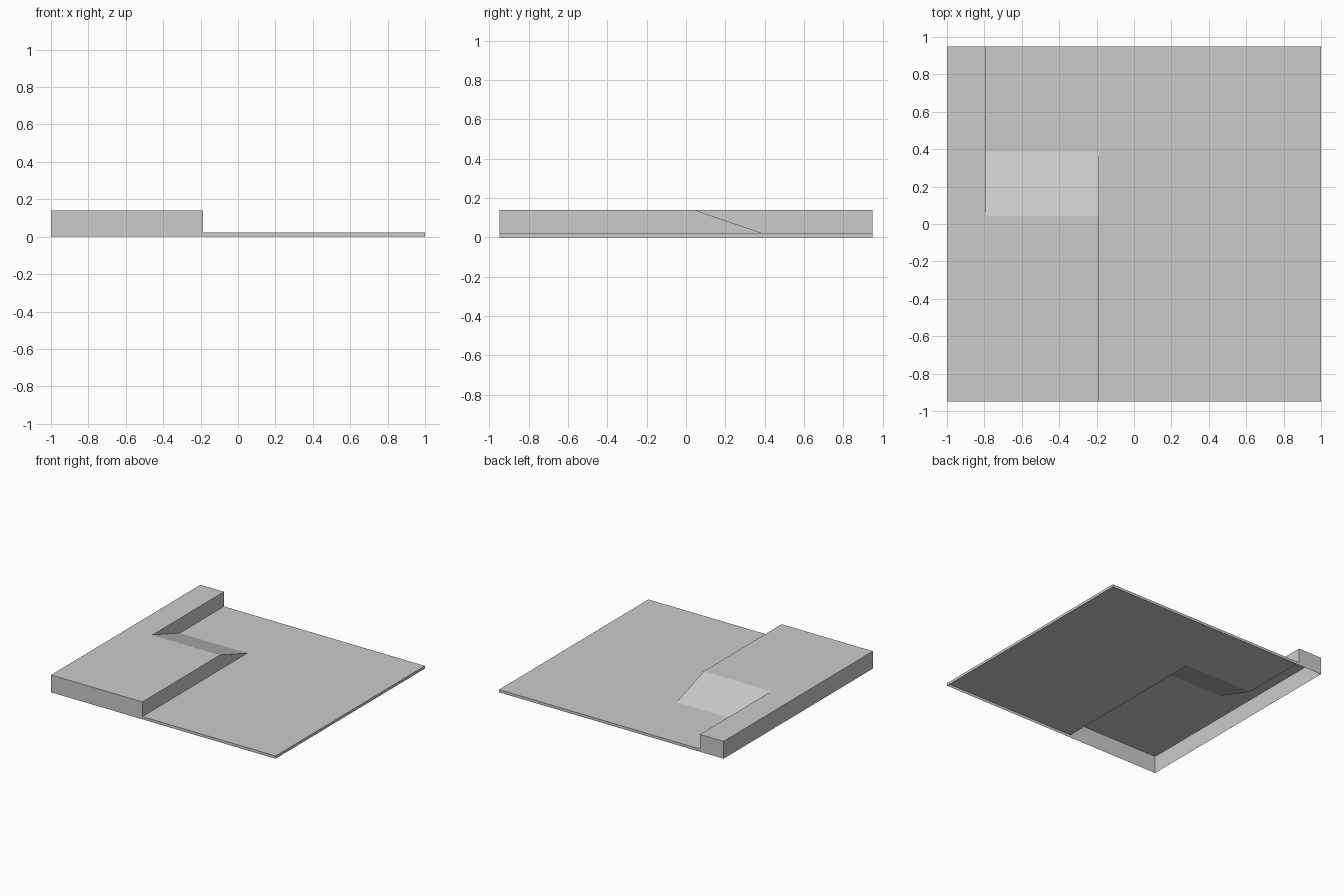
import bpy
import bmesh

if "Cube" in bpy.data.objects:
    bpy.data.objects.remove(bpy.data.objects["Cube"])

X0, X1, Y = -1.0, 1.0, 0.95        # outer extents
IN, OUT = -0.79, -0.187            # step lines: narrow and wide part of the terrace
RT, RB = 0.042, 0.387              # ramp top and bottom in y
LO, HI = 0.022, 0.14               # ground and terrace heights

bm = bmesh.new()


def face(points):
    return bm.faces.new([bm.verts.new(p) for p in points])


def flat(outline, z):
    return face([(x, y, z) for x, y in outline])


# Lower ground
flat([(OUT, -Y), (X1, -Y), (X1, Y), (IN, Y), (IN, RB), (OUT, RB)], LO)
# Raised terrace
flat([(X0, -Y), (OUT, -Y), (OUT, RT), (IN, RT), (IN, Y), (X0, Y)], HI)
# Ramp
face([(IN, RT, HI), (OUT, RT, HI), (OUT, RB, LO), (IN, RB, LO)])
# Step walls, sloping along the ramp
face([(OUT, -Y, LO), (OUT, RB, LO), (OUT, RT, HI), (OUT, -Y, HI)])
face([(IN, RT, HI), (IN, RB, LO), (IN, Y, LO), (IN, Y, HI)])
bmesh.ops.remove_doubles(bm, verts=bm.verts, dist=1e-4)

# Outer skirt down to the ground, underside left open
rim = [e for e in bm.edges if e.is_boundary
       and abs(e.verts[0].co.z - e.verts[1].co.z) < 1e-4]
new = bmesh.ops.extrude_edge_only(bm, edges=rim)["geom"]
for v in new:
    if isinstance(v, bmesh.types.BMVert):
        v.co.z = 0
bmesh.ops.remove_doubles(bm, verts=bm.verts, dist=1e-4)

# Face everything outward
bmesh.ops.recalc_face_normals(bm, faces=bm.faces)
top = max(bm.faces, key=lambda f: f.calc_center_median().z)
if top.normal.z < 0:
    bmesh.ops.reverse_faces(bm, faces=bm.faces)

mesh = bpy.data.meshes.new("terrace_with_ramp")
bm.to_mesh(mesh)
bm.free()
bpy.context.collection.objects.link(bpy.data.objects.new("terrace_with_ramp", mesh))
